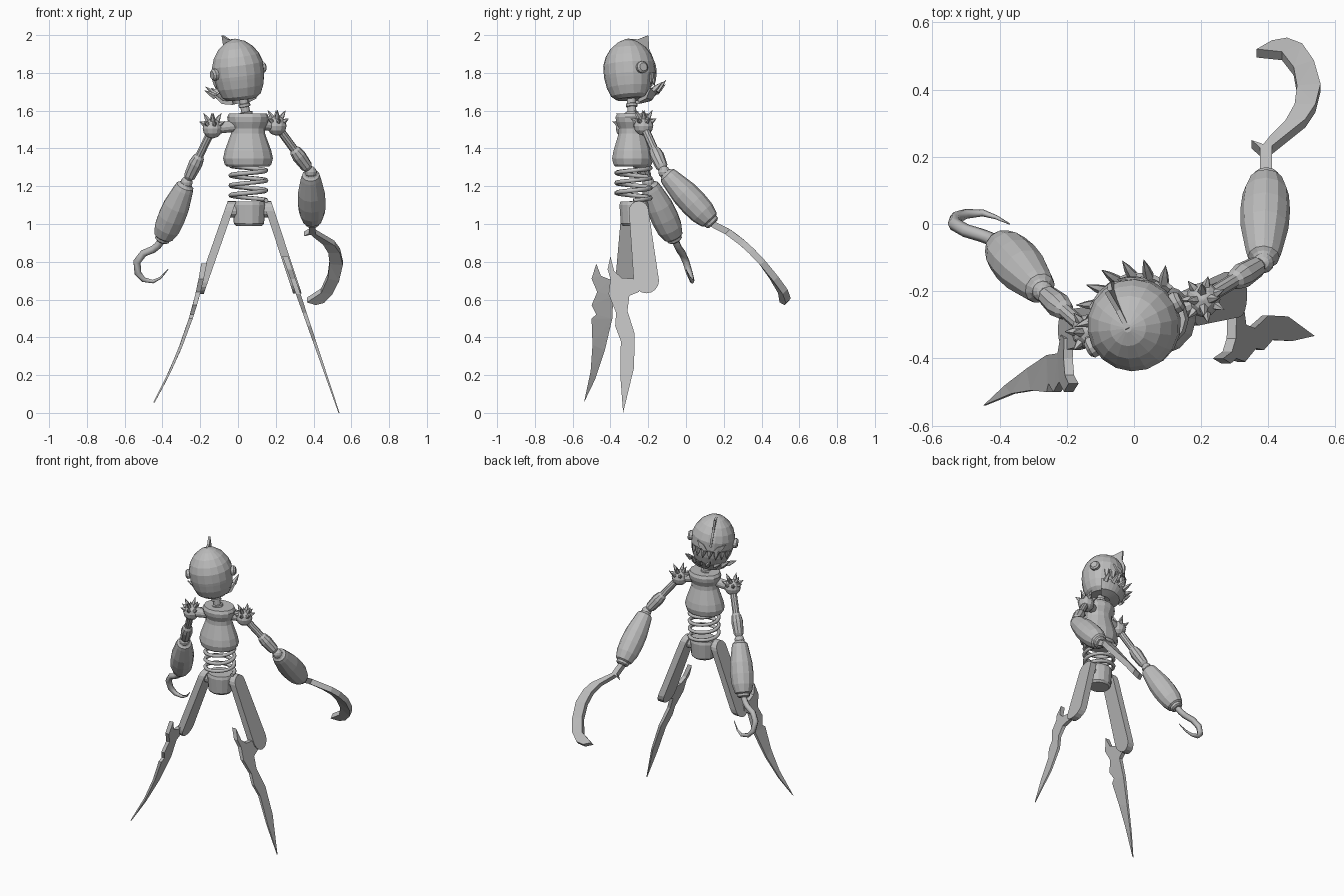
import bpy, bmesh, math
from mathutils import Vector, Matrix

cube = bpy.data.objects.get("Cube")
if cube:
    bpy.data.objects.remove(cube, do_unlink=True)

GREY = (0.5, 0.5, 0.5, 1)
grey = bpy.data.materials.new("plain grey")
grey.use_nodes = True
grey.diffuse_color = GREY
grey.node_tree.nodes["Principled BSDF"].inputs["Base Color"].default_value = GREY


def add_object(name, data):
    data.materials.append(grey)
    obj = bpy.data.objects.new(name, data)
    bpy.context.scene.collection.objects.link(obj)
    return obj


def finish(name, bm):
    bmesh.ops.remove_doubles(bm, verts=bm.verts, dist=0.0001)
    bmesh.ops.recalc_face_normals(bm, faces=bm.faces)
    mesh = bpy.data.meshes.new(name)
    bm.to_mesh(mesh)
    bm.free()
    return add_object(name, mesh)


def lathe(name, start, end, profile, sides=12, squash=1, matrix=Matrix(), edit=None):
    """Turned solid; profile holds (fraction along the axis, radius)."""
    start, end = Vector(start), Vector(end)
    axis = end - start
    turn = axis.to_track_quat('Z', 'Y') if abs(axis.normalized().z) < 0.999 else Matrix.Rotation(
        0 if axis.z > 0 else math.pi, 3, 'X').to_quaternion()
    bm = bmesh.new()
    rings = []
    for t, r in profile:
        ring = []
        for i in range(sides):
            a = math.tau * i / sides
            p = Vector((r * math.cos(a), r * squash * math.sin(a), t * axis.length))
            p = start + turn @ p
            ring.append(bm.verts.new(matrix @ (edit(p) if edit else p)))
        rings.append(ring)
    for low, high in zip(rings, rings[1:]):
        for i in range(sides):
            j = (i + 1) % sides
            bm.faces.new((low[i], low[j], high[j], high[i]))
    bm.faces.new(rings[0])
    bm.faces.new(rings[-1])
    return finish(name, bm)


def ball(name, centre, radius, steps=6):
    c = Vector(centre)
    angles = [math.pi * (0.02 + 0.96 * i / steps) for i in range(steps + 1)]
    profile = [((1 - math.cos(a)) / 2, radius * math.sin(a)) for a in angles]
    up = Vector((0, 0, radius))
    return lathe(name, c - up, c + up, profile)


def spike(name, base, tip, radius, matrix=Matrix()):
    return lathe(name, base, tip, [(0, radius), (0.5, radius * 0.65), (1, 0.001)], 5, matrix=matrix)


def plate(name, outline, thickness, place):
    """Flat outline given thickness, then placed by a function of (u, v, w)."""
    bm = bmesh.new()
    face = bm.faces.new([bm.verts.new((u, v, -thickness / 2)) for u, v in outline])
    flat = bmesh.ops.triangulate(bm, faces=[face])["faces"]
    made = bmesh.ops.extrude_face_region(bm, geom=flat, use_keep_orig=True)["geom"]
    for item in made:
        if isinstance(item, bmesh.types.BMVert):
            item.co.z += thickness
    for vert in bm.verts:
        vert.co = place(*vert.co)
    return finish(name, bm)


def wire(name, points, radius, taper=None):
    curve = bpy.data.curves.new(name, 'CURVE')
    curve.dimensions = '3D'
    curve.bevel_depth = radius
    curve.bevel_resolution = 1
    curve.use_fill_caps = True
    line = curve.splines.new('POLY')
    line.points.add(len(points) - 1)
    for i, (point, co) in enumerate(zip(line.points, points)):
        point.co = (*co, 1)
        point.radius = taper(i / (len(points) - 1)) if taper else 1
    return add_object(name, curve)


# Head, turned and tipped about its own centre; its face looks along local +y
HEAD = (Matrix.Translation((0, -0.3, 1.82)) @ Matrix.Rotation(math.radians(28), 4, 'Z')
        @ Matrix.Rotation(math.radians(-8), 4, 'Y'))


def hollow_face(p):
    if p.y > 0.02 and -0.15 < p.z < -0.045:
        p.y *= 0.85
    return p


lathe("head", (0, 0, -0.16), (0, 0, 0.16),
      [(0, 0.08), (0.06, 0.106), (0.2, 0.125), (0.34, 0.134), (0.4, 0.137), (0.58, 0.137),
       (0.72, 0.122), (0.85, 0.094), (0.95, 0.054), (1, 0.012)], 18, matrix=HEAD, edit=hollow_face)
plate("forehead_fin", [(-0.02, 0.14), (0, 0.162), (0.06, 0.158), (0.125, 0.18), (0.122, 0.11),
                       (0.143, 0.06), (0.145, 0.0), (0.12, 0.0), (0.1, 0.08)], 0.014,
      lambda u, v, w: HEAD @ Vector((w, u, v)))
for s in (-1, 1):
    lathe("ear_disc", (s * 0.12, 0, -0.01), (s * 0.16, 0, -0.01),
          [(0, 0.03), (0.75, 0.032), (1, 0.022)], matrix=HEAD)
    plate("eye", [(0.015, -0.035), (0.045, -0.034), (0.075, -0.015), (0.092, 0.016), (0.045, 0.002)], 0.009,
          lambda u, v, w: HEAD @ Vector((s * u, math.sqrt(0.0196 - u * u) + w, v)))


def around(angle, radius, z):
    return Vector((radius * math.sin(angle), radius * math.cos(angle), z))


# Hanging upper teeth and the open, toothed jaw
for i in range(-3, 4):
    a = math.radians(i * 19)
    spike("upper_tooth", around(a, 0.124, -0.035), around(a, 0.128, -0.095), 0.021, HEAD)
    a = math.radians(i * 20)
    spike("jaw_tooth", around(a, 0.138, -0.13), around(a - 0.1, 0.19, -0.075 - 0.015 * (i % 2)), 0.018, HEAD)
bm = bmesh.new()
rows = [[bm.verts.new(HEAD @ around(math.radians(i * 12), r, z)) for i in range(-6, 7)]
        for r, z in ((0.05, -0.185), (0.11, -0.172), (0.148, -0.12), (0.136, -0.12), (0.1, -0.155), (0.05, -0.165))]
for low, high in zip(rows, rows[1:] + rows[:1]):
    for i in range(len(low) - 1):
        bm.faces.new((low[i], low[i + 1], high[i + 1], high[i]))
for end in (0, -1):
    bm.faces.new([row[end] for row in rows])
finish("jaw", bm)

# Neck, torso, spring waist and pelvis
lathe("neck", (0.045, -0.285, 1.57), (0.025, -0.29, 1.68),
      [(0, 0.036), (0.2, 0.036), (0.22, 0.024), (0.45, 0.024), (0.47, 0.032), (0.6, 0.032), (0.62, 0.024), (1, 0.024)])
lathe("torso", (0.053, -0.283, 1.305), (0.053, -0.283, 1.585),
      [(0, 0.112), (0.04, 0.124), (0.15, 0.132), (0.3, 0.123), (0.62, 0.09), (0.72, 0.089), (0.84, 0.106),
       (0.93, 0.11), (1, 0.1)], 14, 0.84)
TURNS, STEPS = 3.5, 84
wire("waist_spring", [(0.055 + 0.094 * math.cos(math.tau * TURNS * i / STEPS),
                       -0.278 + 0.09 * math.sin(math.tau * TURNS * i / STEPS),
                       1.125 + 0.185 * i / STEPS) for i in range(STEPS + 1)], 0.012)
lathe("pelvis", (0.058, -0.275, 0.99), (0.058, -0.275, 1.12),
      [(0, 0.068), (0.1, 0.08), (0.85, 0.088), (1, 0.082)], 14, 0.9)
lathe("hip_axle", (-0.05, -0.293, 1.07), (0.17, -0.255, 1.07), [(0, 0.036), (1, 0.036)])


# Flat rounded thighs
def thigh(name, top, bottom, r_top, r_bottom, x_at):
    arc = [math.pi * i / 8 for i in range(9)]
    outline = [(top[0] + r_top * math.cos(a), top[1] + r_top * math.sin(a)) for a in arc]
    outline += [(bottom[0] - r_bottom * math.cos(a), bottom[1] - r_bottom * math.sin(a)) for a in arc]
    plate(name, outline, 0.045, lambda u, v, w: (x_at(v) + w, u, v))


thigh("left_thigh", (-0.25, 1.07), (-0.21, 0.7), 0.052, 0.067, lambda z: 0.17 + (1.07 - z) * 0.33)
thigh("right_thigh", (-0.29, 1.07), (-0.315, 0.69), 0.052, 0.06, lambda z: -0.05 - (1.07 - z) * 0.35)

# Blade shins, following the slant of each leg and thinning towards the tip
plate("left_shin_blade",
      [(-0.4, 0.83), (-0.38, 0.75), (-0.34, 0.715), (-0.28, 0.71), (-0.23, 0.68), (-0.25, 0.64),
       (-0.3, 0.62), (-0.31, 0.54), (-0.272, 0.42), (-0.275, 0.24), (-0.333, 0), (-0.348, 0.2),
       (-0.345, 0.38), (-0.375, 0.46), (-0.37, 0.53), (-0.41, 0.63), (-0.4, 0.71), (-0.415, 0.76)], 0.02,
      lambda u, v, w: (0.25 + (0.83 - v) * 0.343 + w * (0.3 + 1.5 * v), u, v))
plate("right_shin_blade",
      [(-0.475, 0.79), (-0.45, 0.725), (-0.4, 0.705), (-0.34, 0.71), (-0.33, 0.66), (-0.385, 0.62),
       (-0.39, 0.5), (-0.43, 0.33), (-0.48, 0.18), (-0.54, 0.055), (-0.505, 0.22), (-0.495, 0.36),
       (-0.5, 0.5), (-0.475, 0.52), (-0.5, 0.57), (-0.47, 0.64), (-0.5, 0.71)], 0.02,
      lambda u, v, w: (-0.18 - (0.79 - v) * 0.164 - 0.267 * (0.79 - v) ** 2 + w * (0.3 + 1.5 * v), u, v))


# Arms: spiked shoulder, thin upper arm and barrel forearm
def arm(side, root, shoulder, elbow, wrist):
    lathe(side + "_shoulder_axle", root, shoulder, [(0, 0.03), (1, 0.03)])
    ball(side + "_shoulder", shoulder, 0.052)
    centre = Vector(shoulder)
    for count, lift, size in ((7, 0.5, 0.08), (4, 1.05, 0.095)):
        for i in range(count):
            a = math.tau * (i + lift) / count
            way = Vector((math.cos(a) * math.cos(lift), math.sin(a) * math.cos(lift), math.sin(lift)))
            spike(side + "_shoulder_spike", centre + way * 0.035, centre + way * size, 0.017)
    lathe(side + "_upper_arm", shoulder, elbow,
          [(0, 0.022), (0.5, 0.022), (0.54, 0.031), (0.65, 0.038), (0.88, 0.032), (0.93, 0.022), (1, 0.022)], 10)
    ball(side + "_elbow", elbow, 0.032)
    lathe(side + "_forearm", elbow, wrist,
          [(0, 0.026), (0.04, 0.036), (0.06, 0.047), (0.12, 0.053), (0.4, 0.071), (0.6, 0.074), (0.78, 0.069),
           (0.92, 0.053), (0.94, 0.042), (0.98, 0.04), (1, 0.03)])


arm("left", (0.1, -0.265, 1.53), (0.205, -0.225, 1.52), (0.385, -0.115, 1.275), (0.394, 0.145, 1.0))
arm("right", (0, -0.3, 1.52), (-0.135, -0.32, 1.505), (-0.272, -0.2, 1.22), (-0.405, -0.055, 0.91))


# Broad sickle on the left arm, bowed downwards with a drooping tip
def sickle_place(u, v, w):
    reach = v - 0.145
    droop = 0.5 * max(0, 0.5 - u) if v > 0.42 else 0
    return u, v + w * 0.7, 1.0 - 0.45 * reach - 1.3 * reach ** 2 - droop + w * 0.7


plate("left_sickle",
      [(0.375, 0.12), (0.375, 0.215), (0.35, 0.237), (0.385, 0.225), (0.405, 0.25), (0.45, 0.295), (0.478, 0.345),
       (0.485, 0.4), (0.475, 0.455), (0.44, 0.5), (0.365, 0.508), (0.41, 0.534), (0.455, 0.542), (0.5, 0.525),
       (0.535, 0.475), (0.555, 0.405), (0.54, 0.345), (0.51, 0.3), (0.41, 0.22), (0.41, 0.12)], 0.036, sickle_place)

# Slender hook on the right arm
wire("right_hook",
     [(-0.4, -0.06, 0.92), (-0.425, -0.045, 0.885), (-0.45, -0.035, 0.865), (-0.5, -0.02, 0.845),
      (-0.535, 0, 0.8), (-0.53, 0.018, 0.74), (-0.5, 0.03, 0.705), (-0.45, 0.033, 0.695),
      (-0.41, 0.02, 0.715), (-0.37, 0, 0.76)], 0.02, lambda t: 1 if t < 0.5 else 1.05 - 1.9 * (t - 0.5))
